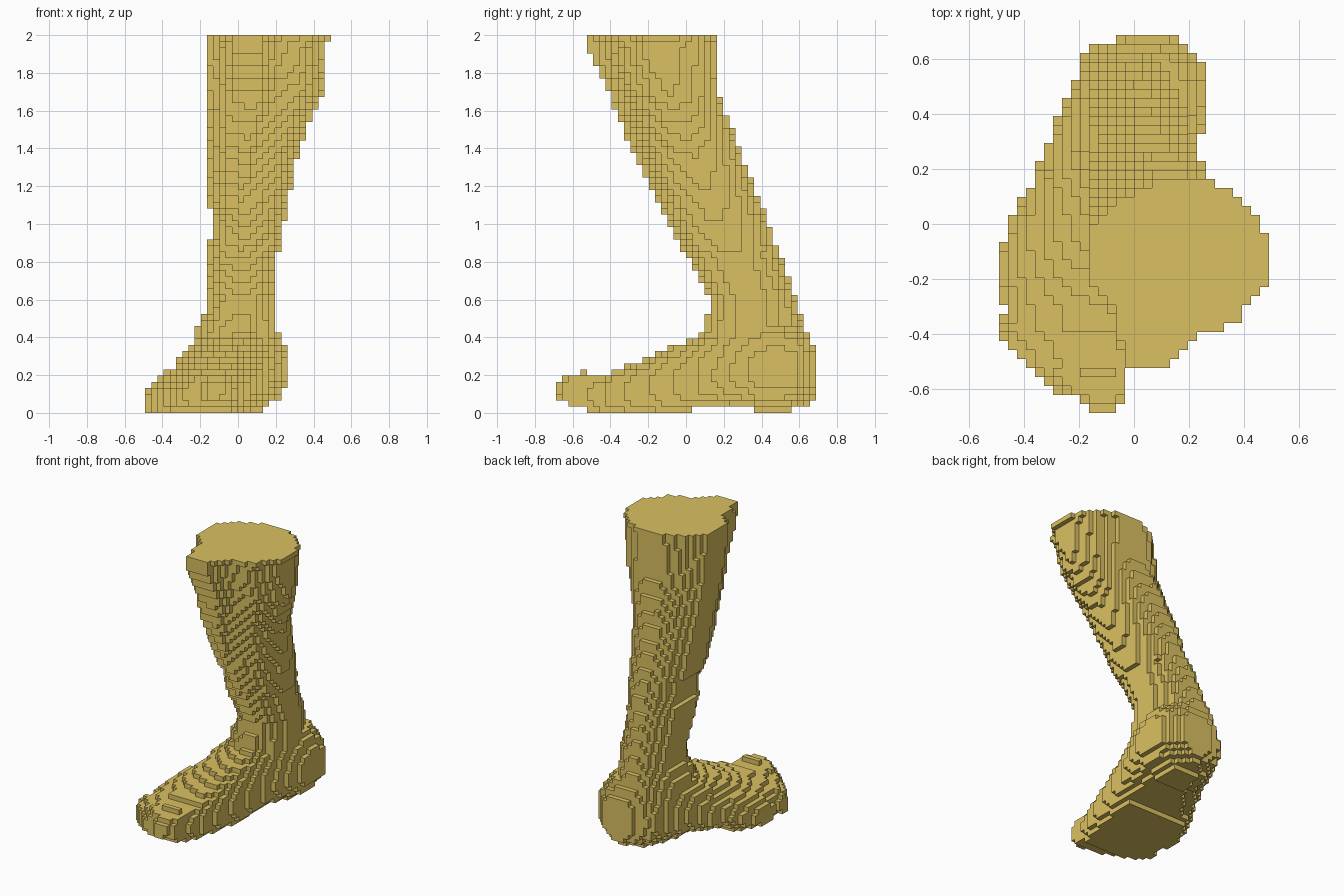
import bpy
import bmesh
import math

STEP = 2 / 61                      # edge of one cube
COLUMNS, ROWS, LAYERS = 30, 42, 61

# Leg: limits of each level, as (height, position) keys
LEG_FRONT = [(.2, .12), (.42, .1), (.6, .13), (.72, .07), (.97, -.07),
             (1.43, -.3), (1.7, -.41), (1.87, -.5), (2, -.525)]
LEG_BACK = [(.2, .66), (.42, .64), (.65, .565), (1.03, .425), (1.48, .25), (1.67, .18), (2, .165)]
LEG_INNER = [(.2, .19), (.83, .2), (.86, .217), (1.05, .25), (1.22, .283), (1.38, .315),
             (1.54, .382), (1.7, .447), (1.96, .465), (1.97, .495)]
LEG_OUTER = [(.2, -.25), (.45, -.22), (.55, -.165), (.9, -.165), (.95, -.13),
             (1.05, -.13), (1.1, -.165), (2, -.165)]
# Outline of the calf at the cut, in a unit square
CALF = [(.2, 0), (.45, 0), (.58, .17), (.8, .23), (.97, .42), (1, .55), (.98, .7), (.92, .83),
        (.79, .93), (.62, 1), (.4, 1), (.2, .9), (0, .75), (0, .42), (.1, .37), (.15, .25)]

# Foot: limits of each slice, as (depth, position) keys from toe to heel
FOOT_OUTER = [(-.69, -.17), (-.65, -.17), (-.6, -.3), (-.55, -.35), (-.5, -.39), (-.45, -.46),
              (-.39, -.5), (-.31, -.47), (-.18, -.5), (-.1, -.485), (0, -.455), (.13, -.385),
              (.29, -.32), (.46, -.25), (.52, -.22), (.62, -.185), (.64, -.15), (.67, -.08)]
FOOT_INNER = [(-.67, -.07), (-.65, -.03), (-.53, -.02), (-.4, .03), (0, .13), (.2, .2),
              (.33, .25), (.38, .265), (.58, .265), (.64, .21), (.67, .17)]
FOOT_RIDGE = [(-.69, -.11), (-.5, -.11), (-.2, -.03), (.1, .03), (.69, .04)]
FOOT_SOLE = [(-.69, .09), (-.65, .06), (-.6, .03), (-.53, .02), (-.51, 0), (.02, 0), (.05, .03),
             (.34, .03), (.37, 0), (.54, 0), (.58, .03), (.65, .05), (.69, .09)]
OUTER_WAIST = [(-.69, .13), (-.5, .1), (-.1, .08), (.3, .17), (.69, .23)]
INNER_WAIST = [(-.69, .13), (-.4, .1), (-.1, .16), (.4, .22), (.69, .23)]
FOOT_TOP = [(-.69, .17), (-.63, .2), (-.54, .22), (-.52, .21), (-.4, .21), (-.38, .235), (-.3, .25),
            (-.2, .29), (-.05, .36), (.03, .385), (.1, .43), (.3, .51), (.5, .51), (.6, .47), (.69, .35)]
# Roundness of the slices: upper outer, lower outer and lower inner edges
SLOPE = [(-.69, 2.2), (-.5, 1.7), (.1, 1.6), (.4, 2.2)]
OUTER_EDGE = [(-.6, 4), (-.4, 9), (-.2, 9), (.1, 3), (.35, 2)]
INNER_EDGE = [(-.3, 3), (.2, 2)]


def curve(keys, t):
    """Straight-line interpolation through the keys."""
    if t <= keys[0][0]:
        return keys[0][1]
    for (a, start), (b, end) in zip(keys, keys[1:]):
        if t <= b:
            return start + (end - start) * (t - a) / (b - a)
    return keys[-1][1]


def inside_polygon(x, y, points):
    inside = False
    for (ax, ay), (bx, by) in zip(points, points[1:] + points[:1]):
        if (ay > y) != (by > y) and x < ax + (bx - ax) * (y - ay) / (by - ay):
            inside = not inside
    return inside


def leg_outline(z):
    """Blend from a round ankle, flatter at the inner back, to the angular calf."""
    blend = min(1, max(0, (z - .8) / 1.1))
    outer, inner = curve(LEG_OUTER, z), curve(LEG_INNER, z)
    front, back = curve(LEG_FRONT, z), curve(LEG_BACK, z)
    outline = []
    for u, v in CALF:
        angle = math.atan2(v - .5, u - .5)
        c, s = math.cos(angle), math.sin(angle)
        power = 1.6 if c > 0 and s > 0 else 2.2
        radius = .515 / (abs(c) ** power + abs(s) ** power) ** (1 / power)
        u = u * blend + (.5 + radius * c) * (1 - blend)
        v = v * blend + (.5 + radius * s) * (1 - blend)
        outline.append((outer + u * (inner - outer), front + v * (back - front)))
    return outline


def foot_slice(y):
    return [curve(keys, y) for keys in
            (FOOT_OUTER, FOOT_INNER, FOOT_RIDGE, FOOT_SOLE, OUTER_WAIST, INNER_WAIST,
             FOOT_TOP, SLOPE, OUTER_EDGE, INNER_EDGE)]


def inside_foot(x, z, section):
    """Rounded slice that falls away from a ridge to both sides."""
    outer, inner, ridge, sole, outer_waist, inner_waist, top, slope, outer_edge, inner_edge = section
    if not (outer < x < inner and sole <= z < top):
        return False
    if x < ridge:
        across, waist = (ridge - x) / (ridge - outer), outer_waist
        upper, lower = slope, outer_edge
    else:
        across, waist = (x - ridge) / (inner - ridge), inner_waist
        upper, lower = 2.1, inner_edge
    if z > waist:
        up, power = (z - waist) / (top - waist), upper
    else:
        up, power = (waist - z) / (waist - sole), lower
    return across ** power + up ** power < 1


def fill_cells():
    cells = set()
    slices = [foot_slice((j + .5 - ROWS / 2) * STEP) for j in range(ROWS)]
    for k in range(LAYERS):
        z = (k + .5) * STEP
        outline = leg_outline(z) if z > .25 else None
        for j in range(ROWS):
            y = (j + .5 - ROWS / 2) * STEP
            for i in range(COLUMNS):
                x = (i + .5 - COLUMNS / 2) * STEP
                if (outline and inside_polygon(x, y, outline)) or inside_foot(x, z, slices[j]):
                    cells.add((i, j, k))
    return cells


def build_cubes(name, cells, material):
    """Make a square for every cube side that is open to the air."""
    bm = bmesh.new()
    corners = {}

    def corner(place):
        if place not in corners:
            i, j, k = place
            corners[place] = bm.verts.new(((i - COLUMNS / 2) * STEP, (j - ROWS / 2) * STEP, k * STEP))
        return corners[place]

    for cell in sorted(cells):
        for axis in range(3):
            for side in (0, 1):
                neighbour = list(cell)
                neighbour[axis] += 2 * side - 1
                if tuple(neighbour) in cells:
                    continue
                loop = []
                for a, b in ((0, 0), (1, 0), (1, 1), (0, 1)):
                    place = list(cell)
                    place[axis] += side
                    place[(axis + 1) % 3] += a
                    place[(axis + 2) % 3] += b
                    loop.append(corner(tuple(place)))
                bm.faces.new(loop if side else loop[::-1])
    mesh = bpy.data.meshes.new(name)
    bm.to_mesh(mesh)
    bm.free()
    mesh.materials.append(material)
    part = bpy.data.objects.new(name, mesh)
    bpy.context.scene.collection.objects.link(part)


def flat_colour(name, colour):
    material = bpy.data.materials.new(name)
    material.use_nodes = True
    material.diffuse_color = colour
    material.node_tree.nodes["Principled BSDF"].inputs["Base Color"].default_value = colour
    return material


default = bpy.context.scene.objects.get("Cube")
if default:
    bpy.data.objects.remove(default, do_unlink=True)

# Foot and lower leg as one block-built shell
build_cubes("foot_and_lower_leg", fill_cells(), flat_colour("ochre", (.70, .53, .12, 1)))
